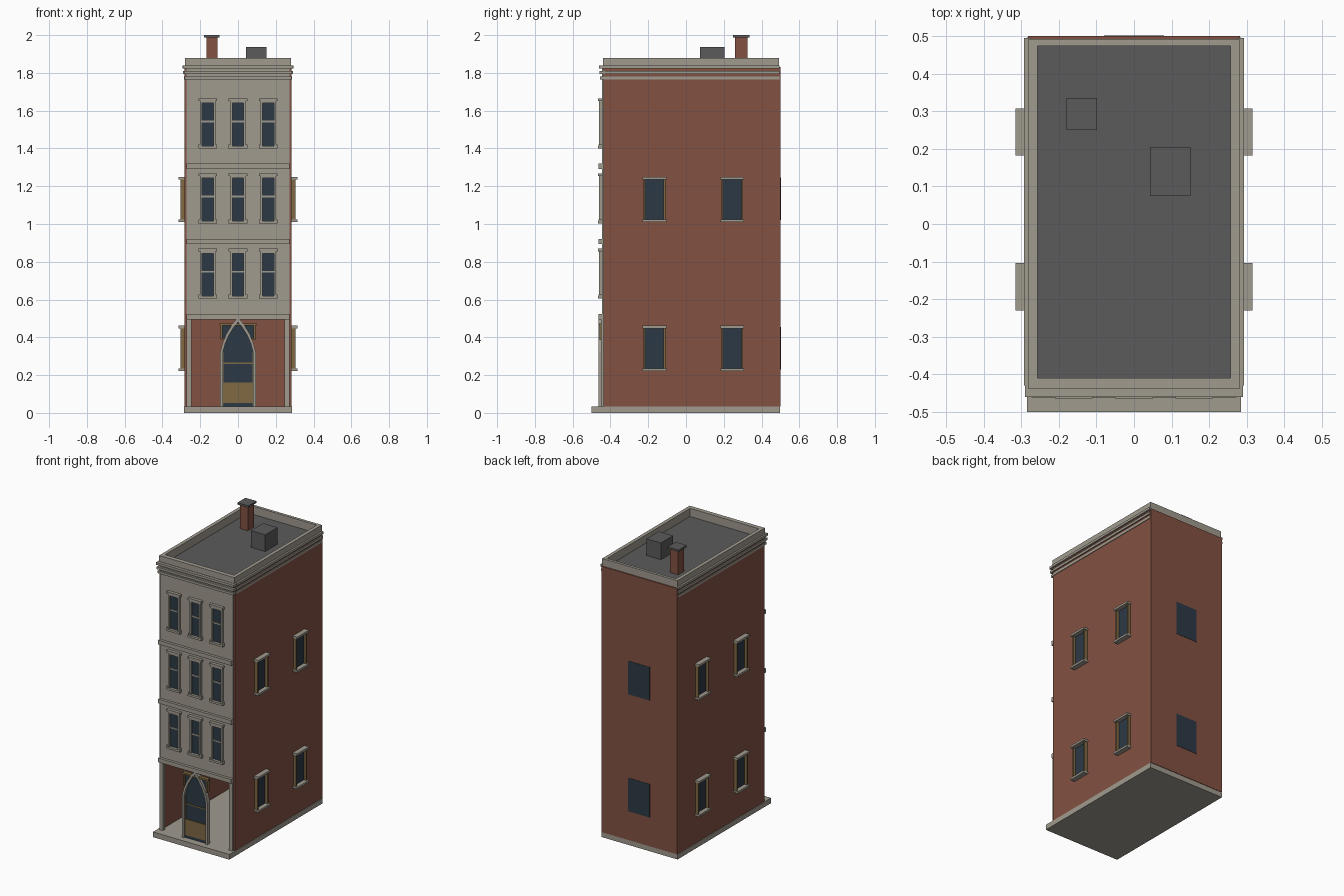
import bpy, bmesh

if "Cube" in bpy.data.objects:
    bpy.data.objects.remove(bpy.data.objects["Cube"])


def material(name, r, g, b):
    m = bpy.data.materials.new(name)
    lin = [((c / 255 + 0.055) / 1.055) ** 2.4 for c in (r, g, b)]
    m.diffuse_color = (*lin, 1)
    m.use_nodes = True
    m.node_tree.nodes["Principled BSDF"].inputs["Base Color"].default_value = m.diffuse_color
    return m


BRICK = material("brick red", 131, 81, 66)
STONE = material("pale stone", 160, 155, 143)
GLASS = material("dark glass", 44, 57, 69)
TAN = material("tan wood", 128, 106, 68)
ROOF = material("roof grey", 91, 91, 91)


def finish(name, bm, mat):
    bmesh.ops.recalc_face_normals(bm, faces=bm.faces)
    me = bpy.data.meshes.new(name)
    bm.to_mesh(me)
    bm.free()
    me.materials.append(mat)
    ob = bpy.data.objects.new(name, me)
    bpy.context.collection.objects.link(ob)
    return ob


def boxes(name, mat, *items):
    """One object from boxes given as x0, x1, y0, y1, z0, z1."""
    bm = bmesh.new()
    for x0, x1, y0, y1, z0, z1 in items:
        for v in bmesh.ops.create_cube(bm, size=1)["verts"]:
            v.co = ((x0 + x1) / 2 + v.co.x * (x1 - x0),
                    (y0 + y1) / 2 + v.co.y * (y1 - y0),
                    (z0 + z1) / 2 + v.co.z * (z1 - z0))
    return finish(name, bm, mat)


def both(*items):
    """Add the mirror image across x = 0 of every box."""
    return list(items) + [(-b, -a, *rest) for a, b, *rest in items]


# Base and hollow brick shell
boxes("base_slab", STONE, (-.285, .285, -.5, .497, 0, .035))
boxes("brick_walls", BRICK,
      *both((.262, .282, -.437, .5, .035, 1.83)),
      (-.262, .262, .48, .5, .035, 1.83))
boxes("upper_facade", STONE, (-.273, .273, -.444, -.42, .5, 1.84))
boxes("ground_posts", STONE, *both((.246, .273, -.45, -.425, .035, .5)))
boxes("floor_bands", STONE,
      *[(-.273, .273, -.462, -.44, z, z + .028) for z in (.495, .893, 1.291)])

# Roof, parapet and cornice strips on the front and both sides
boxes("roof_deck", ROOF, (-.265, .265, -.42, .485, 1.8, 1.825))
boxes("parapet", STONE,
      *both((.257, .281, -.44, .493, 1.825, 1.88)),
      (-.257, .257, -.44, -.41, 1.825, 1.88),
      (-.257, .257, .474, .493, 1.825, 1.88))
strips = []
for z, out in ((1.765, .286), (1.793, .29), (1.823, .293)):
    strips += both((.275, out, -.43, .495, z, z + .016))
    strips.append((-out + .003, out - .003, -out - .168, -.43, z, z + .016))
boxes("cornice", STONE, *strips)

# Rooftop
boxes("chimney", BRICK, (-.168, -.109, .26, .325, 1.82, 1.987))
boxes("chimney_cap", ROOF, (-.18, -.098, .25, .336, 1.987, 2.0))
boxes("roof_vent", ROOF, (.043, .151, .075, .205, 1.82, 1.938))

# Front windows
glass, frame = [], []
for z in (.605, 1.003, 1.4):
    for x in (-.16, 0, .16):
        glass.append((x - .032, x + .032, -.447, -.442, z + .012, z + .25))
        for s in (-1, 1):
            a, b = sorted((x + s * .03, x + s * .041))
            frame.append((a, b, -.46, -.442, z + .012, z + .25))
            a, b = sorted((x + s * .034, x + s * .05))
            frame.append((a, b, -.463, -.442, z + .012, z + .022))
        frame += [(x - .05, x + .05, -.465, -.442, z, z + .014),
                  (x - .05, x + .05, -.465, -.442, z + .25, z + .265),
                  (x - .042, x + .042, -.461, -.442, z + .24, z + .25),
                  (x - .03, x + .03, -.453, -.442, z + .138, z + .147)]
boxes("front_window_glass", GLASS, *glass)
boxes("front_window_frames", STONE, *frame)

# Side windows with deep wooden jambs
glass, jambs, sills = [], [], []
for z in (.222, 1.01):
    for y in (-.167, .245):
        glass.append((.28, .286, y - .05, y + .05, z + .01, z + .23))
        jambs += [(.28, .304, y - .058, y - .049, z + .013, z + .226),
                  (.28, .304, y + .049, y + .058, z + .013, z + .226)]
        sills += [(.28, .315, y - .063, y + .063, z, z + .014),
                  (.28, .315, y - .063, y + .063, z + .226, z + .24)]
boxes("side_window_glass", GLASS, *both(*glass))
boxes("side_window_jambs", TAN, *both(*jambs))
boxes("side_window_sills", STONE, *both(*sills))

# Rear windows
boxes("rear_window_glass", GLASS,
      *[(-.08, .08, .497, .502, z, z + .225) for z in (.23, 1.02)])

# Pointed entrance: stone arch, glazing of the same outline
half = [(.095, .035), (.095, .32), (.082, .37), (.062, .418), (.022, .483), (0, .503)]
inner = [(.08, .035), (.08, .32), (.068, .365), (.049, .41), (.013, .468), (0, .48)]


def mirrored(points):
    return points + [(-x, z) for x, z in reversed(points[:-1])]


def extrude_back(bm, depth):
    res = bmesh.ops.extrude_face_region(bm, geom=bm.faces[:])
    for v in res["geom"]:
        if isinstance(v, bmesh.types.BMVert):
            v.co.y += depth


bm = bmesh.new()
rows = [[bm.verts.new((x, -.462, z)) for x, z in mirrored(p)] for p in (half, inner)]
for i in range(len(rows[0]) - 1):
    bm.faces.new((rows[0][i], rows[0][i + 1], rows[1][i + 1], rows[1][i]))
extrude_back(bm, .027)
finish("entrance_arch", bm, STONE)

bm = bmesh.new()
bm.faces.new([bm.verts.new((x, -.446, z)) for x, z in mirrored(inner)])
extrude_back(bm, .006)
finish("entrance_glass", bm, GLASS)

# Door panel, rail, threshold and the transom behind the arch tip
boxes("door_wood", TAN,
      (-.08, .08, -.452, -.438, .052, .16),
      (-.08, .08, -.45, -.44, .26, .267),
      *both((.076, .084, -.452, -.436, .04, .32)))
boxes("door_threshold", GLASS, (-.08, .08, -.452, -.436, .035, .052))
boxes("transom_glass", GLASS, (-.085, .085, -.443, -.438, .395, .465))
boxes("transom_frame", TAN,
      (-.097, .097, -.461, -.436, .463, .474),
      *both((.083, .092, -.458, -.436, .385, .463)))
